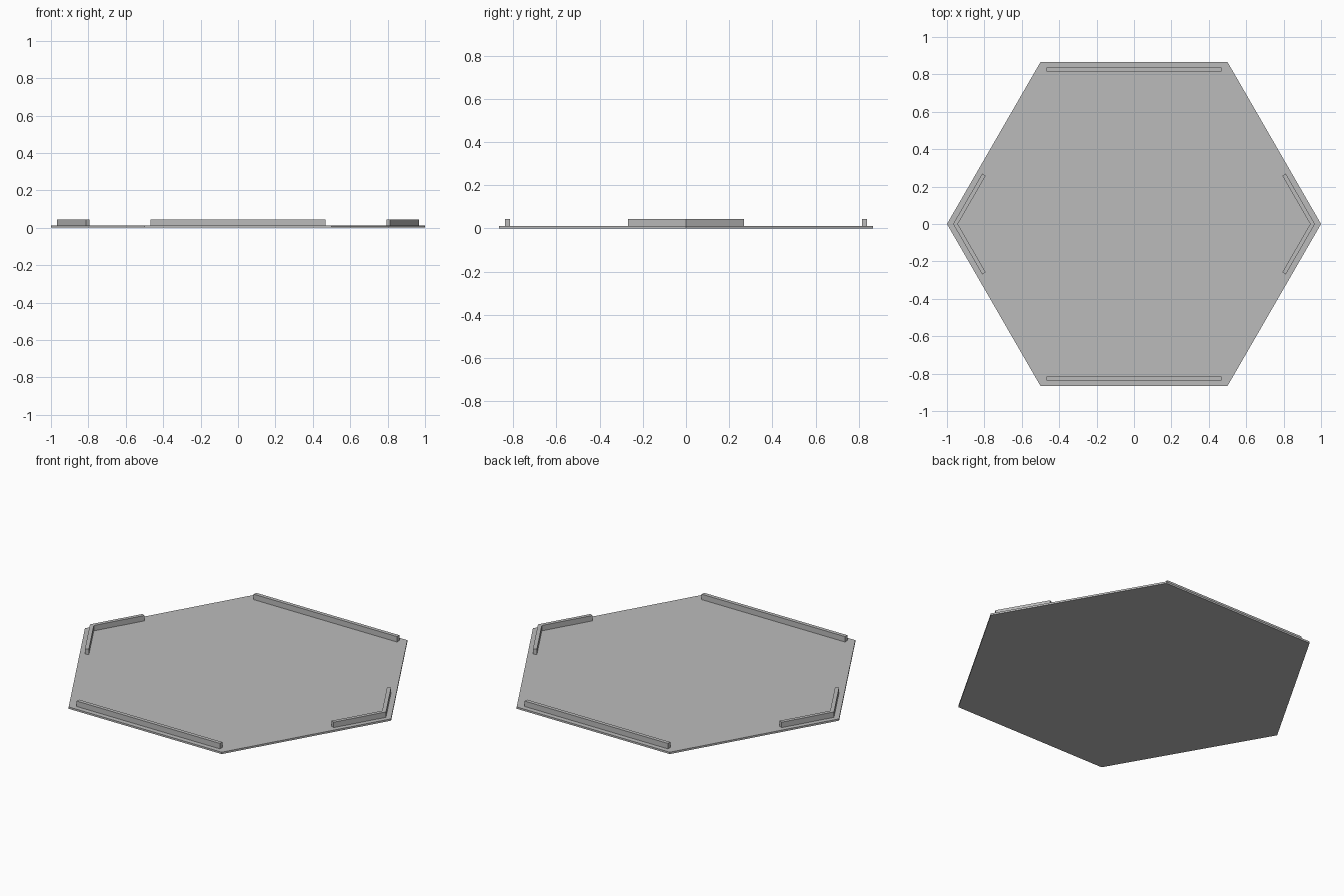
import bpy
import bmesh
from mathutils import Vector

if "Cube" in bpy.data.objects:
    bpy.data.objects.remove(bpy.data.objects["Cube"], do_unlink=True)

BASE_TOP = 0.011
RAIL_TOP = 0.043

grey = bpy.data.materials.new("light_grey")
grey.use_nodes = True
colour = (0.5, 0.5, 0.5, 1)
grey.diffuse_color = colour
grey.node_tree.nodes["Principled BSDF"].inputs["Base Color"].default_value = colour


def prism(name, outline, bottom, top):
    """Extrude a flat outline straight up."""
    bm = bmesh.new()
    face = bm.faces.new([bm.verts.new((x, y, bottom)) for x, y in outline])
    up = bmesh.ops.extrude_face_region(bm, geom=[face])
    verts = [v for v in up["geom"] if isinstance(v, bmesh.types.BMVert)]
    bmesh.ops.translate(bm, verts=verts, vec=(0, 0, top - bottom))
    bmesh.ops.recalc_face_normals(bm, faces=bm.faces)
    mesh = bpy.data.meshes.new(name)
    bm.to_mesh(mesh)
    bm.free()
    mesh.materials.append(grey)
    obj = bpy.data.objects.new(name, mesh)
    bpy.context.collection.objects.link(obj)
    return obj


# Hexagonal floor plate
H = 3 ** 0.5 / 2
hexagon = [(1, 0), (0.5, H), (-0.5, H), (-1, 0), (-0.5, -H), (0.5, -H)]
prism("hexagon_base", hexagon, 0, BASE_TOP)

# Straight rails along the front and back edges
for name, s in (("front_rail", -1), ("back_rail", 1)):
    outline = [(-0.468, s * 0.815), (0.468, s * 0.815),
               (0.468, s * 0.837), (-0.468, s * 0.837)]
    prism(name, outline, BASE_TOP, RAIL_TOP)

# Angled corner rails at the left and right points, with square-cut ends
outer, inner = 0.967, 0.942
end = Vector((outer, 0)) + 0.311 * Vector((-0.5, H))
cut = end - (outer - inner) * H * Vector((H, 0.5))
for name, s in (("left_corner_rail", 1), ("right_corner_rail", -1)):
    outline = [(outer, 0), (end.x, end.y), (cut.x, cut.y),
               (inner, 0), (cut.x, -cut.y), (end.x, -end.y)]
    prism(name, [(s * x, y) for x, y in outline], BASE_TOP, RAIL_TOP)
